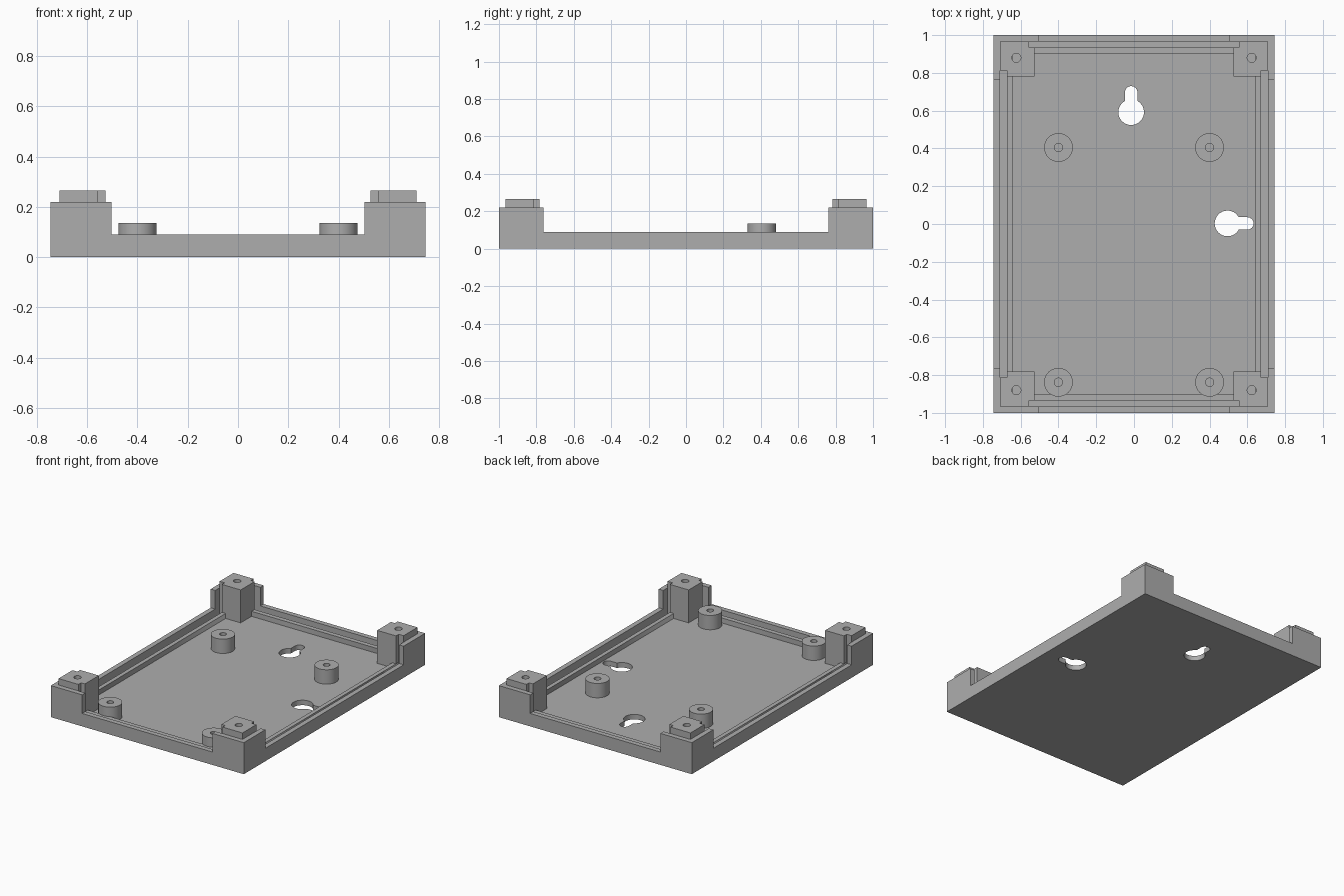
import bpy, bmesh, math

if "Cube" in bpy.data.objects:
    bpy.data.objects.remove(bpy.data.objects["Cube"], do_unlink=True)

grey = bpy.data.materials.new("plain grey")
grey.use_nodes = True
COLOUR = (0.42, 0.42, 0.42, 1)
grey.diffuse_color = COLOUR
grey.node_tree.nodes["Principled BSDF"].inputs["Base Color"].default_value = COLOUR

# Main sizes
HX, HY = 0.745, 1.0
WALL = 0.035
FLOOR, LOW, RAIL, TALL, POST, BOSS = 0.035, 0.09, 0.07, 0.22, 0.265, 0.135


def rect(x, y):
    return [(-x, -y), (x, -y), (x, y), (-x, y)]


def circle(cx, cy, r, n=32):
    return [(cx + r * math.cos(2 * math.pi * i / n),
             cy + r * math.sin(2 * math.pi * i / n)) for i in range(n)]


def keyhole(cx, cy, turn, r=0.068, s=0.033, reach=0.105):
    """Round opening with a narrow rounded slot pointing along angle turn."""
    a = math.asin(s / r)
    pts = [(r * math.cos(t), r * math.sin(t))
           for t in (a + (2 * math.pi - 2 * a) * i / 28 for i in range(29))]
    pts += [(reach + s * math.cos(t), s * math.sin(t))
            for t in (-math.pi / 2 + math.pi * i / 12 for i in range(13))]
    c, d = math.cos(turn), math.sin(turn)
    return [(cx + x * c - y * d, cy + x * d + y * c) for x, y in pts]


def slab(name, loops, z0, z1):
    """Extrude an outline, with any inner loops as holes, from z0 to z1."""
    cu = bpy.data.curves.new(name, "CURVE")
    cu.dimensions, cu.fill_mode = "2D", "BOTH"
    cu.extrude = (z1 - z0) / 2
    for loop in loops:
        sp = cu.splines.new("POLY")
        sp.points.add(len(loop) - 1)
        for p, (x, y) in zip(sp.points, loop):
            p.co = (x, y, 0, 1)
        sp.use_cyclic_u = True
    tmp = bpy.data.objects.new(name, cu)
    bpy.context.collection.objects.link(tmp)
    deps = bpy.context.evaluated_depsgraph_get()
    me = bpy.data.meshes.new_from_object(tmp.evaluated_get(deps))
    bpy.data.objects.remove(tmp, do_unlink=True)
    bm = bmesh.new()
    bm.from_mesh(me)
    bmesh.ops.translate(bm, verts=bm.verts, vec=(0, 0, (z0 + z1) / 2))
    bmesh.ops.remove_doubles(bm, verts=bm.verts, dist=1e-5)
    bmesh.ops.recalc_face_normals(bm, faces=bm.faces)
    bm.to_mesh(me)
    bm.free()
    me.materials.clear()
    me.materials.append(grey)
    ob = bpy.data.objects.new(name, me)
    bpy.context.collection.objects.link(ob)
    return ob


def merge(ob, others):
    """Union the other parts into ob and tidy the flat faces."""
    for o in others:
        m = ob.modifiers.new("join", "BOOLEAN")
        m.operation, m.solver, m.object = "UNION", "EXACT", o
    deps = bpy.context.evaluated_depsgraph_get()
    me = bpy.data.meshes.new_from_object(ob.evaluated_get(deps))
    ob.modifiers.clear()
    ob.data = me
    for o in others:
        bpy.data.objects.remove(o, do_unlink=True)
    bm = bmesh.new()
    bm.from_mesh(me)
    bmesh.ops.dissolve_limit(bm, angle_limit=0.01, verts=bm.verts, edges=bm.edges)
    bm.to_mesh(me)
    bm.free()
    me.materials.clear()
    me.materials.append(grey)


def smooth(ob):
    bpy.ops.object.select_all(action="DESELECT")
    ob.select_set(True)
    bpy.context.view_layer.objects.active = ob
    bpy.ops.object.shade_smooth_by_angle(angle=math.radians(30))


# Floor with two keyhole openings, and the low wall around it
tray = slab("tray", [rect(HX, HY), keyhole(-0.015, 0.592, math.pi / 2),
                     keyhole(0.495, 0.003, 0)], 0, FLOOR)
ix, iy = HX - WALL, HY - WALL
parts = [slab("low_wall", [rect(HX, HY), rect(ix, iy)], 0, LOW)]

# Raised L-shaped walls at the corners
corner = [(HX, HY), (0.503, HY), (0.503, iy), (ix, iy), (ix, 0.763), (HX, 0.763)]
for sx in (-1, 1):
    for sy in (-1, 1):
        parts.append(slab("corner_wall", [[(sx * x, sy * y) for x, y in corner]],
                          0, TALL))
merge(tray, parts)
smooth(tray)

# Inner rail, leaving a groove beside the wall
slab("inner_rail", [rect(0.672, 0.935), rect(0.643, 0.902)], FLOOR, RAIL)

# Screw posts in the corners, notched where the grooves run in
post = [(0.527, 0.782), (0.672, 0.782), (0.672, 0.812), (ix, 0.812),
        (ix, iy), (0.557, iy), (0.557, 0.935), (0.527, 0.935)]
for sx, side in ((-1, "right"), (1, "left")):
    for sy, end in ((-1, "front"), (1, "back")):
        loop = [(sx * x, sy * y) for x, y in post]
        smooth(slab(f"{end}_{side}_corner_post",
                    [loop, circle(sx * 0.623, sy * 0.88, 0.024, 24)], FLOOR, POST))

# Round standoffs on the floor
for sx, side in ((-1, "right"), (1, "left")):
    for y, end in ((-0.838, "front"), (0.405, "back")):
        smooth(slab(f"{end}_{side}_standoff",
                    [circle(sx * 0.4, y, 0.076, 48),
                     circle(sx * 0.4, y, 0.022, 24)], FLOOR, BOSS))
